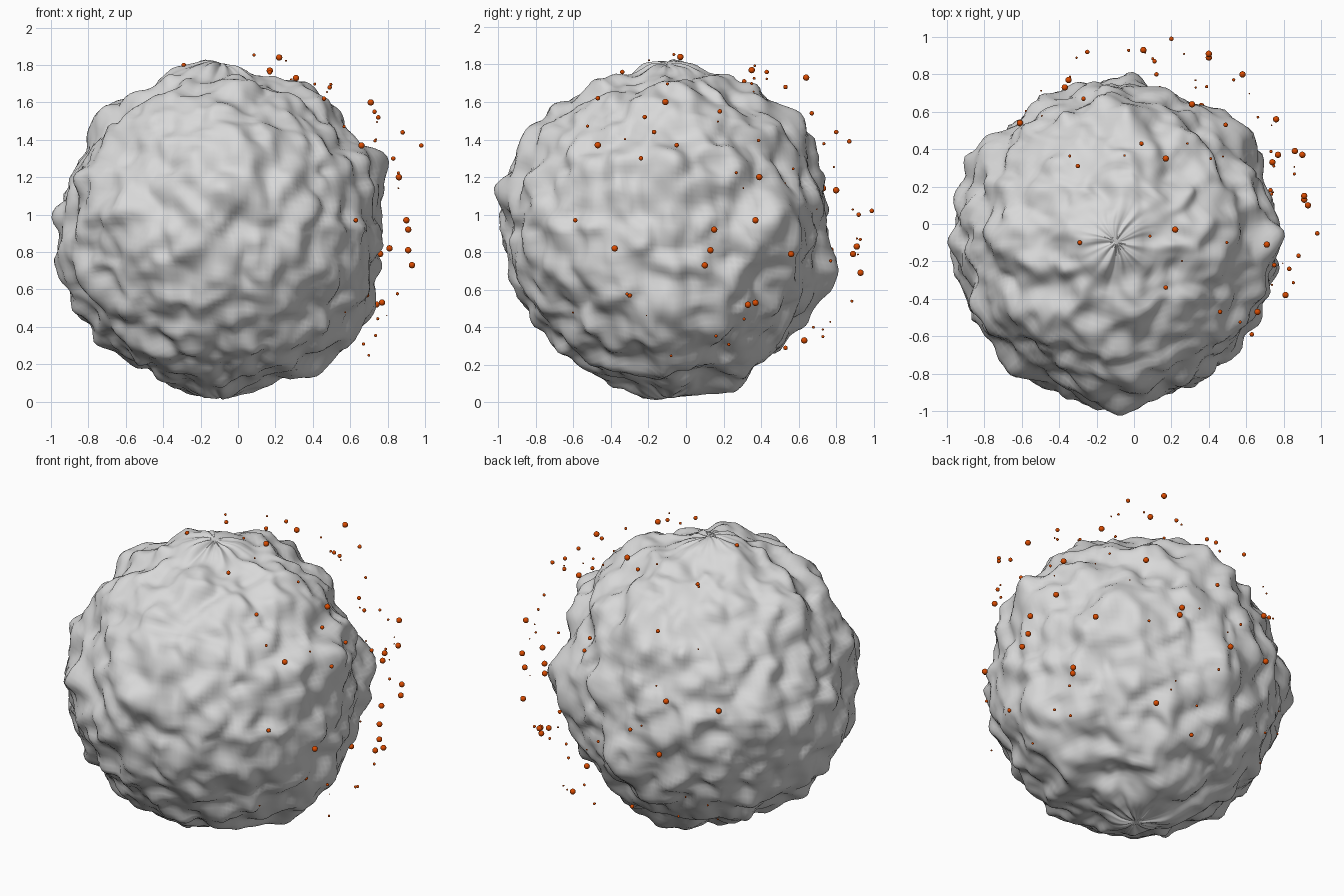
import bpy
import bmesh
import math
import random
from mathutils import Vector, noise

cube = bpy.data.objects.get("Cube")
if cube:
    bpy.data.objects.remove(cube, do_unlink=True)

random.seed(7)
CENTRE = Vector((-0.09, -0.1, 0.915))

# Broad swellings and hollows of the rock: direction and height
LOBES = [
    ((1, 0, .44), .08), ((.85, 0, -.5), .07), ((.74, .67, 0), .08),
    ((0, .85, .55), .07), ((0, .45, .9), .06), ((-.88, .48, 0), .08),
    ((0, -.97, .25), .06), ((0, -.8, .6), .05), ((0, .33, -.95), .08),
    ((-.1, 0, 1), .07), ((.6, 0, .8), .05), ((-.98, -.05, -.2), .06),
    ((0, .95, -.3), .05), ((.6, 0, -.77), .05), ((-.05, -.1, -1), .05),
    ((-.2, -1, -.1), .04), ((-.8, 0, -.6), .04), ((-.7, 0, .7), .03),
]
LOBES = [(Vector(d).normalized(), h) for d, h in LOBES]


def make_material(name, colour):
    mat = bpy.data.materials.new(name)
    mat.use_nodes = True
    mat.diffuse_color = colour
    mat.node_tree.nodes["Principled BSDF"].inputs["Base Color"].default_value = colour
    return mat


def make_object(name, bm, mat):
    mesh = bpy.data.meshes.new(name)
    for face in bm.faces:
        face.smooth = True
    bm.to_mesh(mesh)
    bm.free()
    mesh.materials.append(mat)
    obj = bpy.data.objects.new(name, mesh)
    bpy.context.collection.objects.link(obj)
    return obj


def lumps(point):
    return (0.03 * noise.noise(point * 3.5)
            + 0.05 * noise.noise(point * 6 + Vector((3, 1, 7)))
            + 0.022 * noise.noise(point * 11))


def relief(direction):
    """Round lumps, turning into a few soft radial creases at the poles."""
    flat = math.hypot(direction.x, direction.y)
    blend = max(0, 1 - flat / 0.3)
    height = lumps(direction) * (1 - blend)
    if blend > 0 and flat > 0:
        spoke = Vector((direction.x / flat, direction.y / flat, direction.z))
        height += lumps(spoke * 0.5) * blend * min(1, flat * 5)
    for axis, size in LOBES:
        height += size * math.exp(-(direction - axis).length_squared / 0.04)
    return height


def make_rock(mat):
    bm = bmesh.new()
    bmesh.ops.create_uvsphere(bm, u_segments=192, v_segments=96, radius=1)
    for vert in bm.verts:
        direction = vert.co.normalized()
        # sideways drift makes the lumps overhang slightly
        drift = noise.noise_vector(direction * 5) * 0.025
        vert.co = CENTRE + direction * (0.846 + relief(direction)) + drift
        vert.co.z = max(vert.co.z, 0)
    return make_object("rock_body", bm, mat)


def make_embers(name, spots, mat):
    bm = bmesh.new()
    for spot, radius in spots:
        made = bmesh.ops.create_uvsphere(bm, u_segments=16, v_segments=10, radius=radius)
        bmesh.ops.translate(bm, vec=spot, verts=made["verts"])
    return make_object(name, bm, mat)


stone = make_material("stone_grey", (0.69, 0.69, 0.69, 1))
orange = make_material("ember_orange", (0.7, 0.07, 0.0, 1))

make_rock(stone)

# Larger embers hovering over the rock
large_spots = [
    (.22, -.03, 1.84), (.31, .64, 1.73), (.17, .35, 1.77), (.71, -.11, 1.6),
    (.66, -.47, 1.37), (.86, .39, 1.2), (.9, .37, .97), (.91, .15, .92),
    (.91, .13, .81), (.93, .1, .73), (.81, -.38, .82), (.74, .33, .52),
    (.77, .37, .53), (.62, -.17, .38), (.58, .8, 1.13), (.05, .93, .69),
    (.4, .89, .79), (.4, .91, .83), (.36, .63, .33), (-.37, .73, 1.14),
    (-.61, .54, 1.07), (.76, .56, .79), (-.35, .77, .81),
]
make_embers("large_embers", [(Vector(s), 0.017) for s in large_spots], orange)

# Medium embers
medium_spots = [
    (.17, -.34, 1.76), (.46, -.47, 1.62), (.69, -.3, .57), (.63, -.59, .97),
    (.98, -.05, 1.37), (.88, -.17, 1.44), (.83, -.24, 1.3), (.73, .18, 1.55),
    (.75, -.22, 1.52), (.49, .53, 1.68), (.12, .8, 1.44), (.11, .87, 1.39),
    (-.25, .92, 1), (-.27, .67, 1.54), (-.3, .31, 1.71), (-.29, -.1, 1.8),
    (.01, .53, .29), (.04, .43, 1.76), (-.68, .05, 1.54), (.2, .99, 1.02),
]
make_embers("medium_embers", [(Vector(s), 0.012) for s in medium_spots], orange)

# Small sparks scattered on the left and back sides
sparks = []
while len(sparks) < 40:
    direction = Vector([random.gauss(0, 1) for _ in range(3)]).normalized()
    lean = direction.x + direction.y
    if lean > 0.1 and direction.z > -0.65:
        distance = 0.93 + 0.11 * lean + random.uniform(-0.02, 0.02)
        sparks.append((CENTRE + direction * distance, random.uniform(0.003, 0.009)))
make_embers("small_sparks", sparks, orange)
